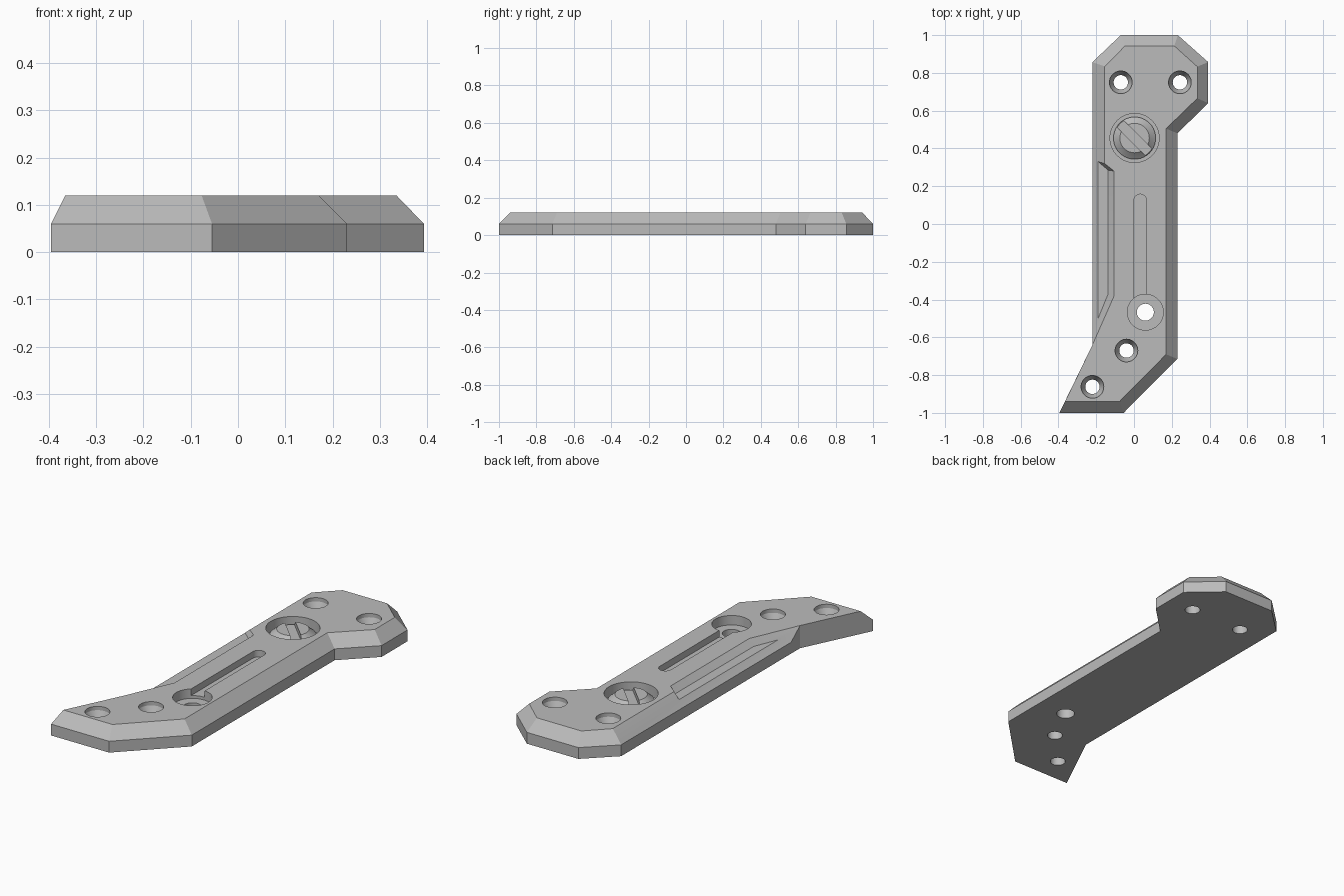
import bpy, bmesh, math

cube = bpy.data.objects.get("Cube")
if cube:
    bpy.data.objects.remove(cube, do_unlink=True)

grey = bpy.data.materials.new("plain_grey")
grey.use_nodes = True
COLOR = (0.5, 0.5, 0.5, 1)
grey.diffuse_color = COLOR
grey.node_tree.nodes["Principled BSDF"].inputs["Base Color"].default_value = COLOR

MID, FLOOR, TOP = 0.06, 0.09, 0.12


def finish(name, bm):
    bmesh.ops.recalc_face_normals(bm, faces=bm.faces)
    mesh = bpy.data.meshes.new(name)
    bm.to_mesh(mesh)
    bm.free()
    mesh.materials.append(grey)
    ob = bpy.data.objects.new(name, mesh)
    bpy.context.collection.objects.link(ob)
    return ob


def activate(ob):
    bpy.ops.object.select_all(action='DESELECT')
    ob.select_set(True)
    bpy.context.view_layer.objects.active = ob


def lathe(name, x, y, profile, sides=40):
    """Closed solid of revolution from (radius, z) pairs, bottom to top."""
    bm = bmesh.new()
    rings = []
    for r, z in profile:
        rings.append([bm.verts.new((x + r * math.cos(2 * math.pi * i / sides),
                                    y + r * math.sin(2 * math.pi * i / sides), z))
                      for i in range(sides)])
    for lo, hi in zip(rings, rings[1:]):
        for i in range(sides):
            j = (i + 1) % sides
            bm.faces.new((lo[i], lo[j], hi[j], hi[i]))
    bm.faces.new(rings[0])
    bm.faces.new(rings[-1])
    return finish(name, bm)


def prism(name, outline, z0, z1):
    bm = bmesh.new()
    lo = [bm.verts.new((x, y, z0)) for x, y in outline]
    hi = [bm.verts.new((x, y, z1)) for x, y in outline]
    bm.faces.new(lo)
    bm.faces.new(hi)
    for i in range(len(lo)):
        j = (i + 1) % len(lo)
        bm.faces.new((lo[i], lo[j], hi[j], hi[i]))
    return finish(name, bm)


def cut(target, cutter):
    cutter.hide_render = True
    mod = target.modifiers.new("cut", 'BOOLEAN')
    mod.operation = 'DIFFERENCE'
    mod.solver = 'EXACT'
    mod.object = cutter
    activate(target)
    bpy.ops.object.modifier_apply(modifier=mod.name)
    bpy.data.objects.remove(cutter, do_unlink=True)


# Body: chamfered plate with a stepped recess along one long edge
base = [(-0.395, -1), (-0.055, -1), (0.23, -0.715), (0.23, 0.48), (0.393, 0.64),
        (0.393, 0.857), (0.232, 1), (-0.07, 1), (-0.22, 0.857)]
crown = [(-0.365, -0.94), (-0.077, -0.94), (0.17, -0.69), (0.17, 0.505), (0.335, 0.665),
         (0.335, 0.833), (0.213, 0.943), (-0.047, 0.943), (-0.155, 0.835)]
shelf = [(-0.19, 0.846), (-0.19, 0.33), (-0.137, 0.285), (-0.137, -0.37), (-0.19, -0.5)]
lip = [(-0.155, 0.32), (-0.105, 0.28), (-0.105, -0.38)]

bm = bmesh.new()


def verts(points, z):
    return [bm.verts.new((x, y, z)) for x, y in points]


b, m, t = verts(base, 0), verts(base, MID), verts(crown, TOP)
f, e = verts(shelf, FLOOR), verts(lip, TOP)
heel, toe = verts([(-0.22, -0.64)], 0)[0], verts([(-0.22, -0.64)], TOP)[0]
side = verts([(-0.22, -0.565)], MID)[0]

for i in range(8):
    bm.faces.new((b[i], b[i + 1], m[i + 1], m[i]))
    if i < 7:
        bm.faces.new((m[i], m[i + 1], t[i + 1], t[i]))
for face in (b + [heel],                            # underside
             t + e + [toe],                         # top
             [m[7], m[8], f[0], t[8], t[7]],        # corner chamfer
             [b[8], heel, toe, side, m[8]],         # long side
             [b[0], m[0], t[0], toe, heel],         # tail side
             [m[8], side, f[4], f[1], f[0]],        # long chamfer
             [f[1], f[4], f[3], f[2]],              # shelf
             [f[0], f[1], e[0], t[8]],
             [f[1], f[2], e[1], e[0]],
             [f[2], f[3], e[2], e[1]],
             [f[3], f[4], side, toe, e[2]]):
    bm.faces.new(face)
body = finish("body_plate", bm)

# Countersunk mounting holes
for x, y in ((-0.07, 0.75), (0.243, 0.75), (-0.04, -0.67), (-0.22, -0.862)):
    cut(body, lathe("hole_cutter", x, y,
                    [(0.038, -0.1), (0.038, 0.055), (0.06, 0.1), (0.06, 0.2)]))

# Counterbored pivot hole
cut(body, lathe("pivot_cutter", 0.06, -0.467,
                [(0.045, -0.1), (0.045, 0.07), (0.095, 0.07), (0.095, 0.2)]))

# Long slot with a rounded end, running into the pivot hole
arc = [(0.033 + 0.033 * math.cos(math.pi * i / 12), 0.125 + 0.033 * math.sin(math.pi * i / 12))
       for i in range(13)]
cut(body, prism("slot_cutter", arc + [(0, -0.43), (0.066, -0.43)], 0.085, 0.2))

# Round pocket for the screw
SCREW = (0.003, 0.455)
cut(body, lathe("pocket_cutter", *SCREW, [(0.13, 0.065), (0.13, 0.2)]))

# Screw head with a diagonal driver slot
screw = lathe("screw_head", *SCREW,
              [(0.112, 0.06), (0.112, 0.085), (0.105, 0.09), (0.078, 0.115)])
d, w = 0.15, 0.018
cut(screw, prism("driver_cutter",
                 [(SCREW[0] + sx * d + sy * w, SCREW[1] - sx * d + sy * w)
                  for sx, sy in ((-1, -1), (1, -1), (1, 1), (-1, 1))], 0.088, 0.2))

for ob in (body, screw):
    activate(ob)
    bpy.ops.object.shade_smooth_by_angle(angle=math.radians(20))
